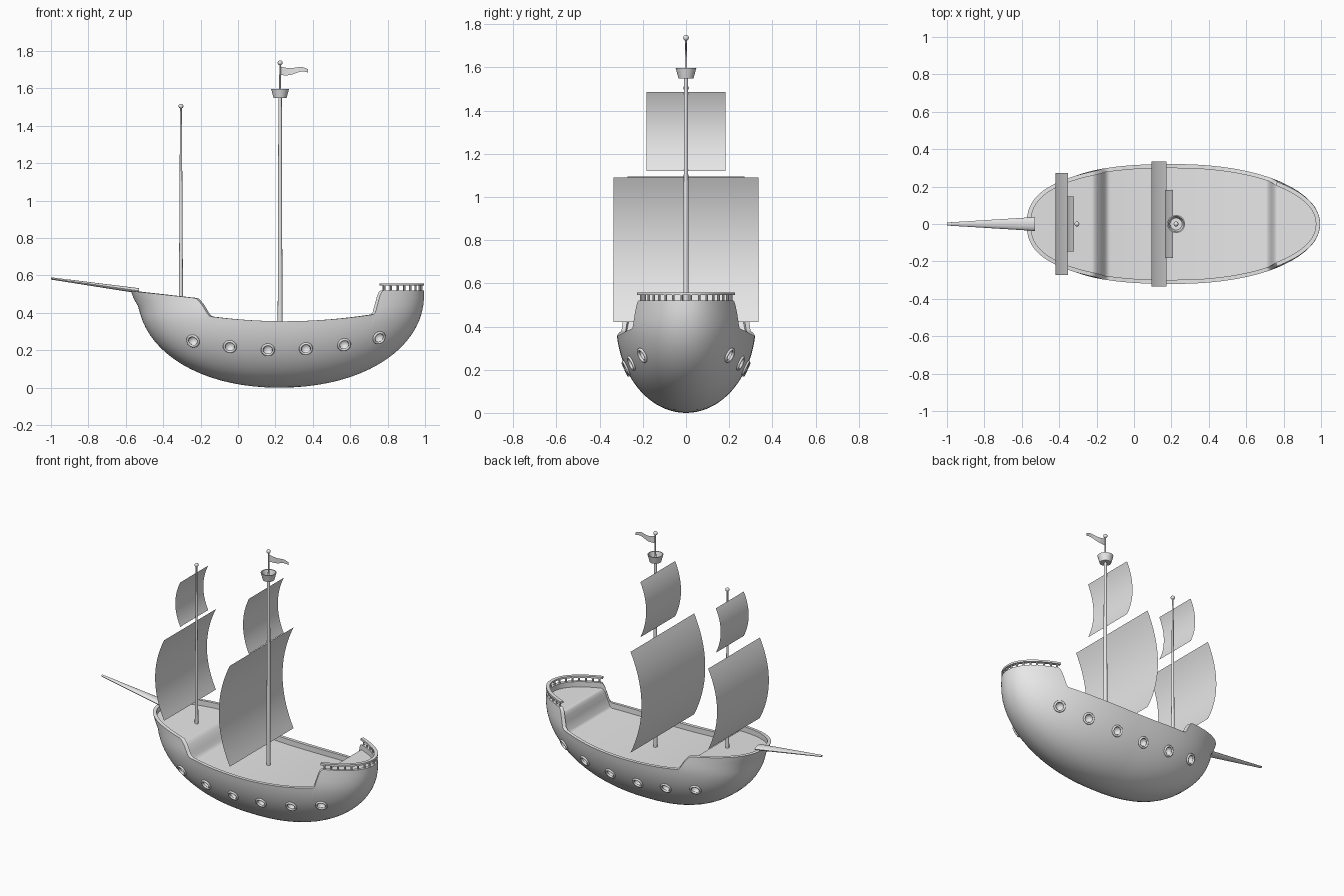
import bpy, bmesh, math
from mathutils import Vector, Matrix

if "Cube" in bpy.data.objects:
    bpy.data.objects.remove(bpy.data.objects["Cube"])

grey = bpy.data.materials.new("plain_grey")
grey.diffuse_color = (0.8, 0.8, 0.8, 1)
grey.use_nodes = True
grey.node_tree.nodes["Principled BSDF"].inputs["Base Color"].default_value = grey.diffuse_color


def finish(name, bm, angle=35, recalc=True):
    if recalc:
        bmesh.ops.recalc_face_normals(bm, faces=bm.faces[:])
    me = bpy.data.meshes.new(name)
    bm.to_mesh(me)
    bm.free()
    ob = bpy.data.objects.new(name, me)
    bpy.context.collection.objects.link(ob)
    me.materials.append(grey)
    smooth(ob, angle)
    return ob


def smooth(ob, angle=35):
    bpy.ops.object.select_all(action='DESELECT')
    ob.select_set(True)
    bpy.context.view_layer.objects.active = ob
    bpy.ops.object.shade_smooth_by_angle(angle=math.radians(angle))


def lathe(name, profile, x, seg=24):
    bm = bmesh.new()
    rings = []
    for r, z in profile:
        if r == 0:
            rings.append([bm.verts.new((x, 0, z))] * seg)
        else:
            rings.append([bm.verts.new((x + r * math.cos(math.tau * i / seg),
                                        r * math.sin(math.tau * i / seg), z)) for i in range(seg)])
    for a, b in zip(rings, rings[1:]):
        for i in range(seg):
            j = (i + 1) % seg
            bm.faces.new(list(dict.fromkeys((a[i], a[j], b[j], b[i]))))
    return finish(name, bm)


def ease(t):
    t = max(0, min(1, t))
    return t * t * (3 - 2 * t)


# Hull shape: height of the rim along x, and the outline at each height
def sheer(x):
    mid = 0.355 + 0.16 * (x - 0.25) ** 2
    if x < -0.15:
        bow = 0.49 + (-0.3 - x) * 0.12
        return mid + (bow - mid) * ease((-0.15 - x) / 0.06)
    t = max(0, min(1, (x - 0.733) / 0.045))
    return mid + (0.52 - mid) * (1 - (1 - t) ** 3)


def extents(z):
    def arc(b, p):
        return (1 - (1 - min(z / b, 1)) ** p) ** (1 / p)
    bow = 0.757 * arc(0.5, 2.1) + 0.036 * ease((z - 0.42) / 0.1)
    stern = 0.775 * arc(0.5, 2.1)
    width = 0.324 * arc(0.42, 2) * (1 - 0.05 * max(0, z - 0.4) / 0.12)
    return bow, stern, width


def outline(a, z, inset=0.0):
    bow, stern, width = extents(z)
    c, s = math.cos(a), math.sin(a)
    p, length = (2.1, stern) if c > 0 else (2.5, bow)
    return (0.22 + math.copysign(abs(c) ** (2 / p), c) * (length - inset),
            math.copysign(abs(s) ** (2 / p), s) * (width - inset))


def side_y(x, z):
    bow, stern, width = extents(z)
    p, length = (2.1, stern) if x > 0.22 else (2.5, bow)
    return width * (1 - (abs(x - 0.22) / length) ** p) ** (1 / p)


# Hull with wall, rim and stepped deck
N, M = 400, 20
bm = bmesh.new()
keel = bm.verts.new((0.22, 0, 0))
angles = [math.tau * j / N for j in range(N)]
tops = [sheer(outline(a, 0.4)[0]) for a in angles]
rings = []
for k in range(1, M + 1):
    f = 1 - math.cos(k / M * math.pi / 2)
    rings.append([bm.verts.new((*outline(a, t * f), t * f)) for a, t in zip(angles, tops)])
for drop in (0, 0.035):
    rings.append([bm.verts.new((*outline(a, t, 0.022), t - drop)) for a, t in zip(angles, tops)])
for j in range(N):
    n = (j + 1) % N
    bm.faces.new((keel, rings[0][n], rings[0][j]))
    for a, b in zip(rings, rings[1:]):
        bm.faces.new((a[j], a[n], b[n], b[j]))
deck = rings[-1]
for j in range(N // 2):
    quad = (deck[j], deck[j + 1], deck[(N - j - 1) % N], deck[(N - j) % N])
    bm.faces.new(list(dict.fromkeys(quad)))
hull = finish("hull", bm, 40)

# Portholes: hollows cut into the hull, each with a ring
cut = bmesh.new()
ports = bmesh.new()
spots = [(-0.24, 0.25), (-0.043, 0.22), (0.16, 0.203), (0.363, 0.209), (0.567, 0.23), (0.754, 0.267)]
for x, z in spots:
    y, e = side_y(x, z), 0.004
    dx = (side_y(x + e, z) - side_y(x - e, z)) / (2 * e)
    dz = (side_y(x, z + e) - side_y(x, z - e)) / (2 * e)
    for s in (-1, 1):
        nrm = Vector((-dx, s, -dz)).normalized()
        mat = Matrix.Translation((x, s * y, z)) @ nrm.to_track_quat('Z', 'Y').to_matrix().to_4x4()
        bmesh.ops.create_uvsphere(cut, u_segments=24, v_segments=13, radius=0.029, matrix=mat)
        loops = []
        for i in range(28):
            u = math.tau * i / 28
            loop = []
            for k in range(8):
                v = math.tau * k / 8
                r = 0.030 + 0.007 * math.cos(v)
                loop.append(ports.verts.new(mat @ Vector((r * math.cos(u), r * math.sin(u),
                                                          0.002 + 0.007 * math.sin(v)))))
            loops.append(loop)
        for i in range(28):
            a, b = loops[i], loops[(i + 1) % 28]
            for k in range(8):
                m = (k + 1) % 8
                ports.faces.new((a[k], b[k], b[m], a[m]))
finish("porthole_rings", ports, 60)
cutter = finish("porthole_cutter", cut)
cutter.hide_render = True
mod = hull.modifiers.new("portholes", 'BOOLEAN')
mod.operation, mod.solver, mod.object = 'DIFFERENCE', 'EXACT', cutter
bpy.context.view_layer.objects.active = hull
bpy.ops.object.modifier_apply(modifier=mod.name)
bpy.data.objects.remove(cutter)
smooth(hull, 40)

# Bowsprit: flattened tapering spar
bm = bmesh.new()
ends = []
for x, z, ry, rz in ((-0.53, 0.518, 0.037, 0.014), (-1.0, 0.584, 0.008, 0.006)):
    ends.append([bm.verts.new((x, ry * math.cos(math.tau * i / 16), z + rz * math.sin(math.tau * i / 16)))
                 for i in range(16)])
for i in range(16):
    j = (i + 1) % 16
    bm.faces.new((ends[0][i], ends[0][j], ends[1][j], ends[1][i]))
for e in ends:
    bm.faces.new(e)
finish("bowsprit", bm)

# Masts with ball tops
lathe("main_mast", [(0, 0.3), (0.013, 0.3), (0.009, 1.55), (0.005, 1.6), (0.004, 1.735), (0, 1.735)], 0.225)
lathe("fore_mast", [(0, 0.44), (0.011, 0.44), (0.005, 1.5), (0, 1.5)], -0.305)
for name, x, z in (("main_mast_ball", 0.225, 1.737), ("fore_mast_ball", -0.305, 1.505)):
    lathe(name, [(0.013 * math.sin(math.pi * i / 10) if 0 < i < 10 else 0,
                  z - 0.013 * math.cos(math.pi * i / 10)) for i in range(11)], x, 16)

# Lookout basket
lathe("lookout_basket", [(0, 1.55), (0.035, 1.55), (0.048, 1.598), (0.042, 1.598),
                         (0.032, 1.56), (0, 1.56)], 0.225)


# Sheets: sails bulging forward, and the pennant
def sail(name, edge_x, bulge, z0, z1, half):
    bm = bmesh.new()
    rows = []
    for i in range(25):
        t = i / 24
        x = edge_x - bulge * 4 * t * (1 - t)
        rows.append([bm.verts.new((x, s * half, z0 + (z1 - z0) * t)) for s in (-1, 1)])
    for a, b in zip(rows, rows[1:]):
        bm.faces.new((a[0], b[0], b[1], a[1]))
    finish(name, bm, 35, False)


sail("main_lower_sail", 0.174, 0.081, 0.42, 1.09, 0.335)
sail("main_upper_sail", 0.208, 0.043, 1.12, 1.487, 0.183)
sail("fore_lower_sail", -0.353, 0.066, 0.56, 1.095, 0.272)
sail("fore_upper_sail", -0.322, 0.036, 1.145, 1.44, 0.147)

bm = bmesh.new()
rows = []
for i in range(17):
    t = i / 16
    z = 1.694 - 0.007 * math.sin(t * math.tau) * (0.4 + t)
    h = 0.023 - 0.014 * t
    y = 0.003 * math.sin(t * math.tau)
    rows.append([bm.verts.new((0.228 + 0.145 * t, y, z + s * h)) for s in (-1, 1)])
for a, b in zip(rows, rows[1:]):
    bm.faces.new((a[0], b[0], b[1], a[1]))
finish("pennant", bm, 35, False)

# Stern railing: handrail swept round the stern, on evenly spaced posts
path = [Vector((*outline(a, 0.52, 0.012), 0.552)) for a in [-1 + i / 200 for i in range(401)]]
path = [p for p in path if p.x > 0.76]
bm = bmesh.new()
loops = []
for i, p in enumerate(path):
    d = path[min(i + 1, len(path) - 1)] - path[max(i - 1, 0)]
    side = Vector((d.y, -d.x, 0)).normalized() * 0.011
    loops.append([bm.verts.new(p + side * s + Vector((0, 0, h)))
                  for s, h in ((-1, -0.006), (1, -0.006), (1, 0.006), (-1, 0.006))])
for a, b in zip(loops, loops[1:]):
    for k in range(4):
        bm.faces.new((a[k], a[(k + 1) % 4], b[(k + 1) % 4], b[k]))
bm.faces.new(loops[0])
bm.faces.new(loops[-1])
finish("stern_handrail", bm)

bm = bmesh.new()
total = sum((b - a).length for a, b in zip(path, path[1:]))
count, run, made = 16, 0, 0
for a, b in zip(path, path[1:]):
    run += (b - a).length
    if made < count and run >= (made + 0.5) * total / count:
        made += 1
        bmesh.ops.create_cone(bm, cap_ends=True, segments=10, radius1=0.006, radius2=0.006, depth=0.04,
                              matrix=Matrix.Translation((b.x, b.y, 0.531)))
finish("stern_rail_posts", bm)
